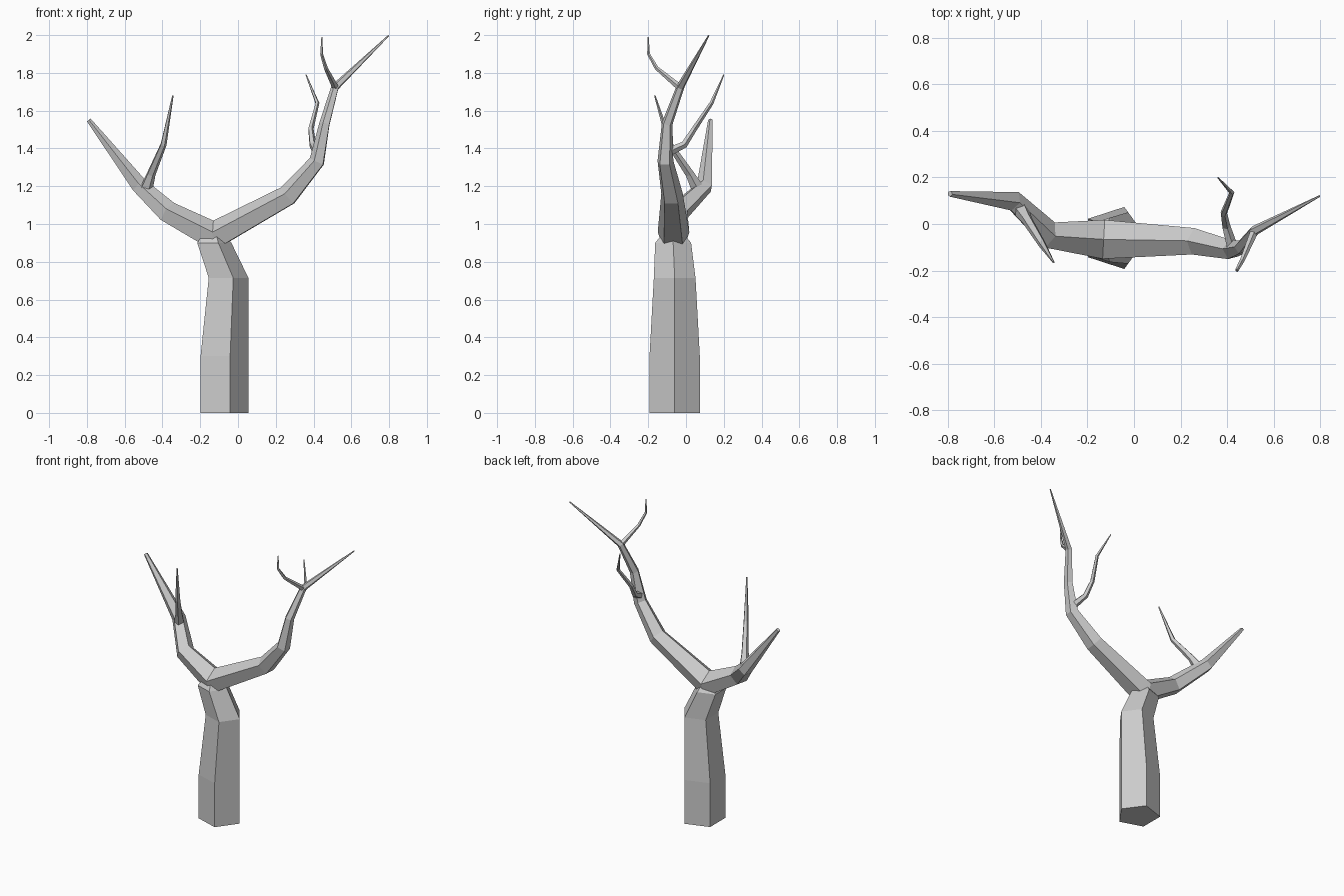
import bpy, bmesh
from math import cos, sin, tau
from mathutils import Vector

if "Cube" in bpy.data.objects:
    bpy.data.objects.remove(bpy.data.objects["Cube"])

SIDES = 5


def tube(name, pts, ref, start=0, flat=False):
    """Five-sided tapering tube through (x, y, z, radius) points.
    ref is the direction of the first corner at ring `start`."""
    P = [Vector(p[:3]) for p in pts]
    n = len(P)
    tang = []
    for i in range(n):
        t = Vector()
        if i > 0:
            t += (P[i] - P[i - 1]).normalized()
        if i < n - 1:
            t += (P[i + 1] - P[i]).normalized()
        tang.append(Vector((0, 0, 1)) if flat else t.normalized())
    # carry the corner direction outward from the start ring
    u = [None] * n
    r = Vector(ref)
    u[start] = (r - tang[start] * r.dot(tang[start])).normalized()
    for step, stop in ((1, n), (-1, -1)):
        for i in range(start + step, stop, step):
            rot = tang[i - step].rotation_difference(tang[i])
            u[i] = rot @ u[i - step]
    bm = bmesh.new()
    rings = []
    for i in range(n):
        v = tang[i].cross(u[i])
        rings.append([bm.verts.new(P[i] + pts[i][3] * (cos(tau * k / SIDES) * u[i] + sin(tau * k / SIDES) * v))
                      for k in range(SIDES)])
    for a, b in zip(rings, rings[1:]):
        for k in range(SIDES):
            j = (k + 1) % SIDES
            bm.faces.new((a[k], a[j], b[j], b[k]))
    bm.faces.new(rings[0][::-1])
    bm.faces.new(rings[-1])
    bmesh.ops.recalc_face_normals(bm, faces=bm.faces)
    me = bpy.data.meshes.new(name)
    bm.to_mesh(me)
    bm.free()
    ob = bpy.data.objects.new(name, me)
    bpy.context.collection.objects.link(ob)
    return ob


# trunk, bending left into the fork
tube("trunk", [(-.085, -.06, 0, .14), (-.085, -.06, .3, .14), (-.061, -.06, .715, .116),
               (-.135, -.068, .9, .1), (-.135, -.068, .96, .05)], (1, 0, 0), flat=True)

# both main limbs as one tube running through the fork
tube("main_limbs", [(-.79, .13, 1.55, .013), (-.52, .10, 1.2, .045), (-.37, -.045, 1.06, .061),
                    (-.13, -.066, .93, .088), (.265, -.075, 1.147, .06), (.42, -.11, 1.33, .044),
                    (.46, -.1, 1.53, .03), (.515, -.03, 1.725, .022), (.797, .12, 1.997, .004)],
     (0, 0, 1), start=3)

# side twigs
tube("left_twig", [(-.485, .06, 1.19, .035), (-.46, .02, 1.265, .024), (-.395, -.085, 1.42, .017),
                   (-.345, -.165, 1.68, .004)], (1, 0, 0))
tube("right_lower_twig", [(.42, -.095, 1.38, .025), (.395, -.01, 1.42, .019), (.385, .045, 1.505, .015),
                          (.42, .135, 1.64, .011), (.36, .2, 1.79, .003)], (1, 0, 0))
tube("right_upper_twig", [(.515, -.035, 1.725, .018), (.465, -.155, 1.825, .011),
                          (.442, -.198, 1.9, .008), (.444, -.2, 1.99, .003)], (1, 0, 0))
